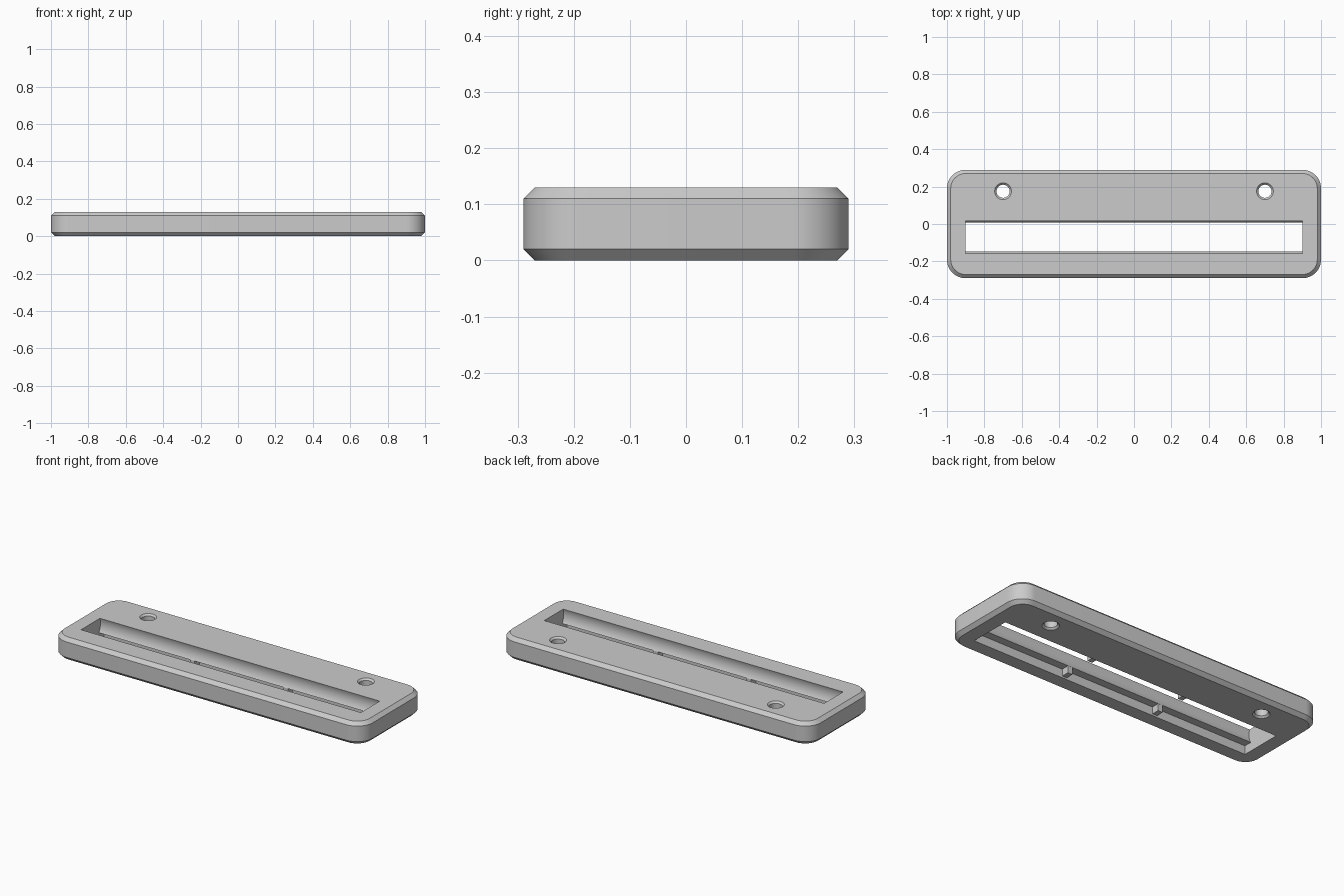
import bpy, bmesh, math

cube = bpy.data.objects.get("Cube")
if cube:
    bpy.data.objects.remove(cube)

LENGTH, WIDTH, HEIGHT = 2.0, 0.58, 0.13
CHAMFER, CORNER = 0.02, 0.1
SLOT_HALF, SLOT_Y = 0.9, -0.07
LEDGE_Z, RECESS_HALF = 0.05, 0.123
BORE_R, BORE_Z = 0.092, 0.10

grey = bpy.data.materials.new("light grey")
grey.use_nodes = True
colour = (0.6, 0.6, 0.6, 1)
grey.diffuse_color = colour
grey.node_tree.nodes["Principled BSDF"].inputs["Base Color"].default_value = colour


def loft(name, rings):
    """Solid skinned through equal-length closed rings, capped at both ends."""
    bm = bmesh.new()
    loops = [[bm.verts.new(p) for p in ring] for ring in rings]
    n = len(loops[0])
    for a, b in zip(loops, loops[1:]):
        for i in range(n):
            j = (i + 1) % n
            bm.faces.new((a[i], a[j], b[j], b[i]))
    bm.faces.new(loops[0][::-1])
    bm.faces.new(loops[-1])
    bmesh.ops.recalc_face_normals(bm, faces=bm.faces)
    mesh = bpy.data.meshes.new(name)
    bm.to_mesh(mesh)
    bm.free()
    mesh.materials.append(grey)
    obj = bpy.data.objects.new(name, mesh)
    bpy.context.collection.objects.link(obj)
    return obj


def rounded_ring(inset, z, steps=12):
    """Rounded rectangle whose corner centres stay put as it is inset."""
    cx, cy, r = LENGTH / 2 - CORNER, WIDTH / 2 - CORNER, CORNER - inset
    ring = []
    for q, (sx, sy) in enumerate([(1, 1), (-1, 1), (-1, -1), (1, -1)]):
        for i in range(steps + 1):
            a = math.pi / 2 * (q + i / steps)
            ring.append((sx * cx + r * math.cos(a), sy * cy + r * math.sin(a), z))
    return ring


def circle(x, y, r, z, steps=40):
    angles = [2 * math.pi * i / steps for i in range(steps)]
    return [(x + r * math.cos(a), y + r * math.sin(a), z) for a in angles]


def cut(target, cutter):
    cutter.hide_render = True
    mod = target.modifiers.new("cut", "BOOLEAN")
    mod.operation = "DIFFERENCE"
    mod.solver = "EXACT"
    mod.object = cutter
    bpy.context.view_layer.objects.active = target
    bpy.ops.object.modifier_apply(modifier=mod.name)
    bpy.data.objects.remove(cutter)


# Plate with rounded corners and chamfered rims
plate = loft("plate", [
    rounded_ring(CHAMFER, 0), rounded_ring(0, CHAMFER),
    rounded_ring(0, HEIGHT - CHAMFER), rounded_ring(CHAMFER, HEIGHT)])

# Slot: wide recess below, gently hollowed walls above
half = [(RECESS_HALF, -0.02), (RECESS_HALF, LEDGE_Z)]
for i in range(13):
    z = LEDGE_Z + (HEIGHT - LEDGE_Z) * i / 12
    half.append((math.sqrt(BORE_R ** 2 - (z - BORE_Z) ** 2), z))
half.append((half[-1][0], HEIGHT + 0.02))
section = half + [(-y, z) for y, z in reversed(half)]
cut(plate, loft("slot_cutter", [[(x, SLOT_Y + y, z) for y, z in section]
                                for x in (-SLOT_HALF, SLOT_HALF)]))

# Screw holes, chamfered at both ends
for x in (-0.7, 0.7):
    levels = [(0.055, -0.01), (0.035, 0.01),
              (0.035, HEIGHT - 0.01), (0.055, HEIGHT + 0.01)]
    cut(plate, loft("hole_cutter", [circle(x, 0.175, r, z) for r, z in levels]))

bpy.ops.object.select_all(action="DESELECT")
plate.select_set(True)
bpy.context.view_layer.objects.active = plate
bpy.ops.object.shade_smooth_by_angle(angle=math.radians(25))

# Small ribs under the ledges, two on each side of the slot
for x, place in ((-0.3, "right"), (0.3, "left")):
    for side, face in ((-1, "front"), (1, "back")):
        inner, outer = SLOT_Y + side * 0.078, SLOT_Y + side * (RECESS_HALF + 0.005)
        loft(f"{face}_{place}_rib", [
            [(x - 0.015, y, z), (x + 0.015, y, z),
             (x + 0.015, y, LEDGE_Z + 0.001), (x - 0.015, y, LEDGE_Z + 0.001)]
            for y, z in ((inner, 0.01), (outer, 0.01))])
